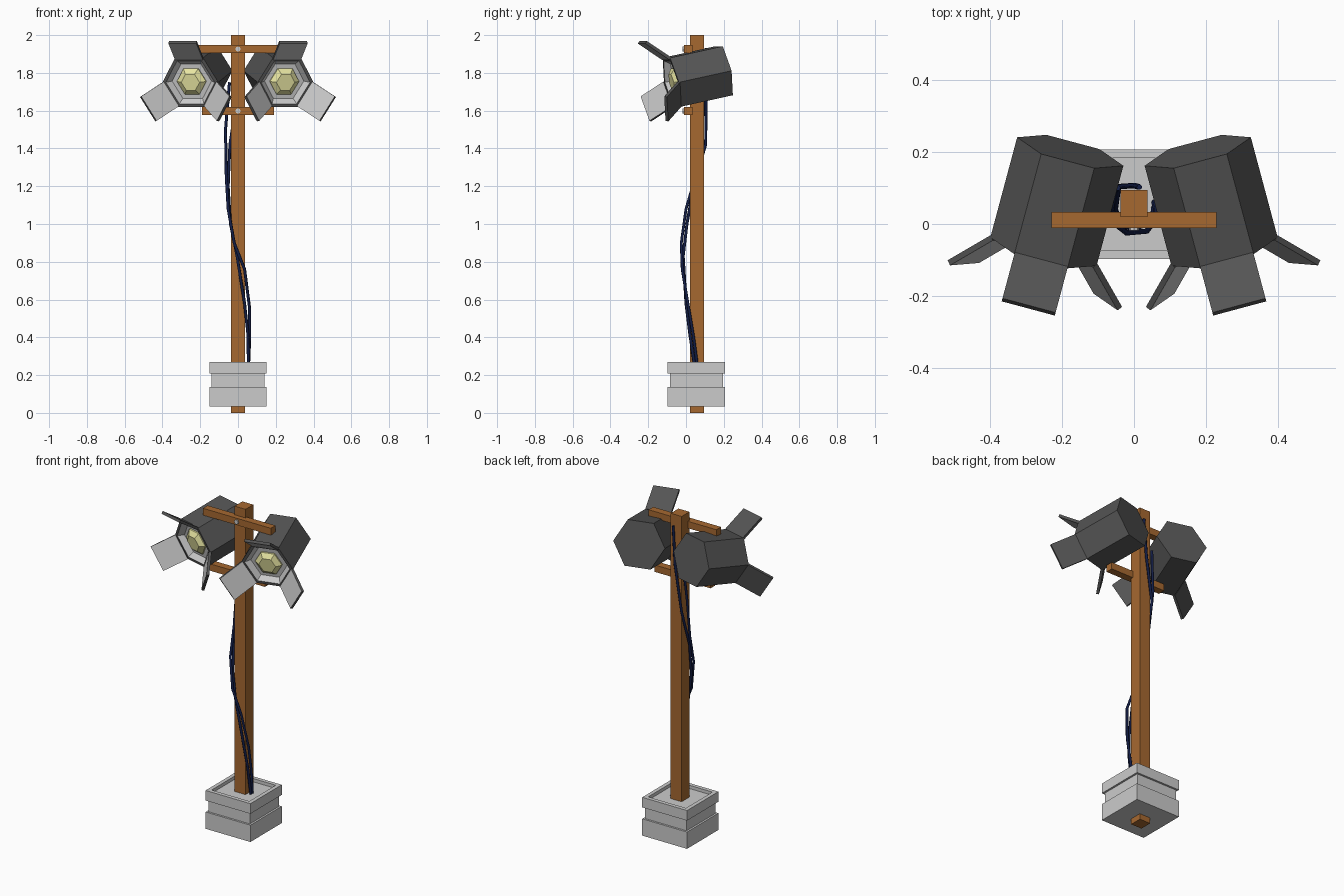
import bpy, bmesh
from math import radians, cos, sin, pi, sqrt
from mathutils import Matrix, Vector

if "Cube" in bpy.data.objects:
    bpy.data.objects.remove(bpy.data.objects["Cube"])


def material(name, rgb):
    m = bpy.data.materials.new(name)
    m.diffuse_color = (*rgb, 1)
    m.use_nodes = True
    m.node_tree.nodes["Principled BSDF"].inputs["Base Color"].default_value = m.diffuse_color
    return m


WOOD = material("wood", (0.38, 0.14, 0.03))
DARK = material("dark_metal", (0.09, 0.09, 0.09))
PALE = material("pale_metal", (0.8, 0.8, 0.8))
GLASS = material("lamp_glass", (0.8, 0.78, 0.36))
NAVY = material("cable_rubber", (0.006, 0.012, 0.06))


def finish(bm, name, mats=(), matrix=Matrix()):
    bmesh.ops.recalc_face_normals(bm, faces=bm.faces[:])
    me = bpy.data.meshes.new(name)
    bm.to_mesh(me)
    bm.free()
    for m in mats:
        me.materials.append(m)
    ob = bpy.data.objects.new(name, me)
    ob.matrix_world = matrix
    bpy.context.collection.objects.link(ob)
    return ob


def box(name, lo, hi, mats=(), matrix=Matrix(), pale_underside=False):
    lo, hi = Vector(lo), Vector(hi)
    bm = bmesh.new()
    bmesh.ops.create_cube(bm, size=1)
    for v in bm.verts:
        v.co = [(lo[i] + hi[i]) / 2 + v.co[i] * (hi[i] - lo[i]) for i in range(3)]
    bm.normal_update()
    if pale_underside:
        for f in bm.faces:
            f.material_index = int(f.normal.z < -0.5)
    return finish(bm, name, mats, matrix)


def lathe(name, sides, profile, mats=(), matrix=Matrix(), phase=0.0, pale_from=99):
    """Stack of polygon rings (radius, height), capped at both ends."""
    bm = bmesh.new()
    rings = [[bm.verts.new((r * cos(phase + 2 * pi * i / sides),
                            r * sin(phase + 2 * pi * i / sides), h))
              for i in range(sides)] for r, h in profile]
    bm.faces.new(rings[0])
    for k in range(len(rings) - 1):
        a, b = rings[k], rings[k + 1]
        for i in range(sides):
            j = (i + 1) % sides
            f = bm.faces.new((a[i], a[j], b[j], b[i]))
            f.material_index = int(k >= pale_from)
    cap = bm.faces.new(rings[-1])
    cap.material_index = int(pale_from < 99)
    return finish(bm, name, mats, matrix)


# Post and crossbars with bolts
box("post", (-0.037, 0.02, 0), (0.037, 0.095, 2), [WOOD])
for label, z, half in (("upper", 1.926, 0.23), ("lower", 1.598, 0.19)):
    box(label + "_crossbar", (-half, -0.011, z - 0.021), (half, 0.034, z + 0.021), [WOOD])
    lathe(label + "_bolt", 8, [(0.014, 0), (0.014, 0.012)],
          matrix=Matrix.Translation((0, -0.006, z)) @ Matrix.Rotation(pi / 2, 4, 'X'))

# Stepped concrete base with a shallow tray on top
base = [(0.152, 0.035), (0.152, 0.138), (0.14, 0.138), (0.14, 0.208),
        (0.152, 0.208), (0.152, 0.27), (0.128, 0.27), (0.128, 0.25)]
lathe("base", 4, [(r * sqrt(2), h) for r, h in base],
      matrix=Matrix.Translation((0, 0.055, 0)), phase=pi / 4)

# Floodlights: hexagonal housing, lens and three barn doors
R, LENGTH = 0.153, 0.295
APOTHEM = R * cos(pi / 6)
FORWARD = Matrix.Rotation(pi / 2, 4, 'X')
for side, label in ((-1, "left"), (1, "right")):
    aim = (Matrix.Translation((side * 0.252, -0.077, 1.75))
           @ Matrix.Rotation(side * radians(15), 4, 'Z')
           @ Matrix.Rotation(radians(12), 4, 'X'))
    lathe(label + "_lamp_housing", 6,
          [(R, -LENGTH), (R, 0), (0.134, 0), (0.108, -0.03)],
          [DARK, PALE], aim @ FORWARD, pale_from=2)
    lathe(label + "_lamp_lens", 6, [(0.08, -0.032), (0.08, -0.022), (0.05, 0.0)],
          [GLASS], aim @ FORWARD)
    for k in range(3):
        hinge = (aim @ Matrix.Rotation(k * 2 * pi / 3, 4, 'Y')
                 @ Matrix.Translation((0, 0, APOTHEM - 0.004))
                 @ Matrix.Rotation(radians(-45), 4, 'X'))
        box(f"{label}_barn_door_{k + 1}", (-R / 2, -0.158, -0.008), (R / 2, 0, 0.008),
            [DARK, PALE], hinge, pale_underside=True)

# Cables winding round the post from the lamps to the base
paths = {
    "cable_a": [(0.015, 0.103, 1.93), (0, 0.107, 1.7), (-0.043, 0.104, 1.42),
                (-0.052, 0.04, 1.2), (-0.04, 0.005, 1.0), (-0.005, -0.015, 0.83),
                (0.035, 0.0, 0.58), (0.052, 0.02, 0.42), (0.055, 0.045, 0.25)],
    "cable_b": [(-0.045, 0.1, 1.75), (-0.066, 0.085, 1.5), (-0.062, 0.05, 1.25),
                (-0.052, 0.0, 1.08), (-0.02, -0.025, 0.9), (0.035, -0.02, 0.76),
                (0.062, 0.015, 0.55), (0.062, 0.04, 0.4), (0.056, 0.06, 0.25)],
}
for name, pts in paths.items():
    cu = bpy.data.curves.new(name, 'CURVE')
    cu.dimensions = '3D'
    cu.bevel_depth = 0.008
    cu.bevel_resolution = 1
    cu.use_fill_caps = True
    sp = cu.splines.new('POLY')
    sp.points.add(len(pts) - 1)
    for p, co in zip(sp.points, pts):
        p.co = (*co, 1)
    cu.materials.append(NAVY)
    bpy.context.collection.objects.link(bpy.data.objects.new(name, cu))
